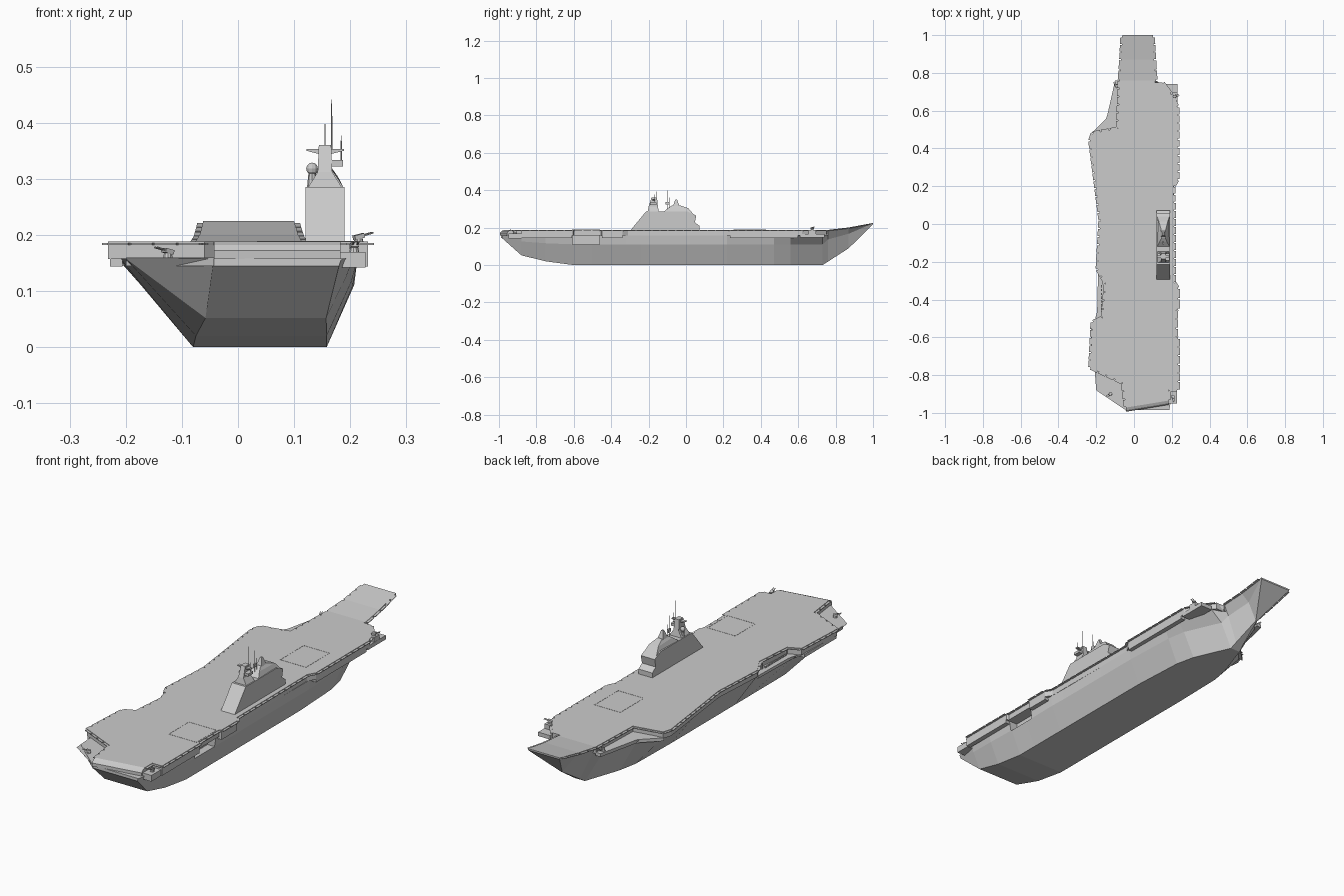
import bpy, bmesh, math
from mathutils import Vector, Matrix

def finish(name, bm):
    bmesh.ops.recalc_face_normals(bm, faces=bm.faces[:])
    me = bpy.data.meshes.new(name)
    bm.to_mesh(me)
    bm.free()
    ob = bpy.data.objects.new(name, me)
    bpy.context.collection.objects.link(ob)
    return ob

def loft_into(bm, rings):
    vs = [[bm.verts.new(p) for p in r] for r in rings]
    n = len(vs[0])
    for a, b in zip(vs, vs[1:]):
        for i in range(n):
            bm.faces.new((a[i], a[(i + 1) % n], b[(i + 1) % n], b[i]))
    bm.faces.new(vs[0])
    bm.faces.new(vs[-1])

def loft(name, rings):
    bm = bmesh.new()
    loft_into(bm, rings)
    return finish(name, bm)

def prism(name, pts, z0, z1):
    return loft(name, [[(x, y, z) for x, y in pts] for z in (z0, z1)])

def box_into(bm, c, s, rot=Matrix()):
    m = Matrix.Translation(c) @ rot @ Matrix.Diagonal((*s, 1))
    bmesh.ops.create_cube(bm, size=1, matrix=m)

def box(name, c, s):
    bm = bmesh.new()
    box_into(bm, c, s)
    return finish(name, bm)

def rod_into(bm, a, b, r1, r2=None, seg=6):
    a, b = Vector(a), Vector(b)
    d = b - a
    m = Matrix.Translation((a + b) / 2) @ d.to_track_quat('Z', 'Y').to_matrix().to_4x4()
    bmesh.ops.create_cone(bm, cap_ends=True, segments=seg, radius1=r1,
                          radius2=r1 if r2 is None else r2, depth=d.length, matrix=m)

# Hull: y, bottom z, top z, then x of top left, bottom left, bottom right, mid right, top right
stations = [
    (-.985, .145, .158, -.045, -.045, .18, .183, .187),
    (-.88, .052, .158, -.20, -.058, .157, .193, .205),
    (-.75, .02, .158, -.21, -.075, .158, .202, .213),
    (-.60, 0, .158, -.213, -.08, .158, .205, .213),
    (-.50, 0, .158, -.205, -.08, .158, .205, .213),
    (-.32, 0, .158, -.155, -.08, .158, .207, .213),
    (-.24, 0, .158, -.19, -.08, .158, .205, .211),
    (.02, 0, .158, -.175, -.08, .158, .205, .211),
    (.22, 0, .158, -.20, -.08, .158, .205, .213),
    (.47, 0, .158, -.215, -.075, .145, .195, .213),
    (.56, 0, .158, -.147, -.058, .125, .18, .213),
    (.73, 0, .158, -.092, .0, .05, .105, .165),
    (.76, .019, .188, -.076, .006, .045, .09, .114),
    (.87, .09, .201, -.068, .017, .023, .065, .107),
    (1.0, .218, .225, -.062, -.061, .099, .1, .1)]
rings = []
for y, zb, zt, tl, bl, br, mr, tr in stations:
    rings.append([(tl, y, zt), (bl, y, zb), (br, y, zb), (mr, y, zb + (zt - zb) * .7), (tr, y, zt)])
hull = loft("hull", rings)

# Side lift opening cut into the hull
cutter = box("lift_opening_cutter", (.235, -.535, .14), (.13, .145, .06))
cutter.hide_render = True
cutter.hide_viewport = True
cutter.display_type = 'WIRE'
mod = hull.modifiers.new("lift_opening", 'BOOLEAN')
mod.operation = 'DIFFERENCE'
mod.solver = 'EXACT'
mod.object = cutter

# Flight deck outline, clockwise seen from above
deck = [(-.076, .76), (.114, .76), (.11, .75), (.15, .75), (.195, .69), (.23, .62), (.23, .235),
        (.21, .20), (.213, -.31), (.232, -.34), (.232, -.45), (.222, -.455), (.222, -.60),
        (.232, -.605), (.232, -.88), (.183, -.88), (.183, -.935), (-.043, -.972), (-.06, -.84),
        (-.232, -.76), (-.22, -.52), (-.165, -.495), (-.15, -.315), (-.193, -.24), (-.178, .02),
        (-.232, .44), (-.22, .48), (-.085, .505)]
prism("flight_deck", deck, .157, .188)

# Stern rounddown
loft("stern_rounddown", [[(x, y, .157), (x, y, .188), (x, y - .014, .182), (x, y - .022, .172), (x, y - .022, .157)]
                         for x, y in ((-.043, -.972), (.183, -.935))])

# Gun and boat sponsons
prism("bow_left_sponson", [(-.225, .482), (-.145, .56), (-.1, .76), (-.075, .76), (-.08, .5)], .148, .163)
prism("stern_left_sponson", [(-.2, -.77), (-.2, -.85), (-.043, -.988), (-.04, -.83)], .145, .16)
prism("left_boat_gallery", [(-.21, -.53), (-.196, -.50), (-.19, -.25), (-.14, -.25), (-.14, -.53)], .145, .158)
box("stern_right_sponson", (.203, -.915, .156), (.048, .07, .028))
box("bow_right_sponson", (.2, .675, .157), (.06, .13, .018))
box("bow_right_gun_stand", (.215, .675, .172), (.028, .04, .03))

# Galleries just below the deck edge
for name, x, y0, y1 in (("aft_right", .221, -.88, -.61), ("lift_right", .221, -.45, -.34),
                        ("forward_right", .219, .235, .6), ("aft_left", -.217, -.76, -.53)):
    box(name + "_gallery", (x, (y0 + y1) / 2, .151), (.022, y1 - y0, .015))

# Safety nets in panels around the deck edge
bm = bmesh.new()

def nets(a, b):
    a, b = Vector(a), Vector(b)
    d = b - a
    n = max(1, int(d.length / .04))
    u = d.normalized()
    out = Vector((-u.y, u.x, 0)).normalized()
    rot = Matrix((u, out, u.cross(out))).transposed().to_4x4()
    for i in range(n):
        box_into(bm, a + d * ((i + .5) / n) + out * .005, (d.length / n * .86, .011, .003), rot)

for i in range(3, len(deck)):
    (xa, ya), (xb, yb) = deck[i], deck[(i + 1) % len(deck)]
    if i != 16:
        nets((xa, ya, .184), (xb, yb, .184))
nets((.1, .99, .22), (.107, .87, .197))
nets((.107, .87, .197), (.114, .76, .184))
nets((-.076, .76, .184), (-.068, .87, .197))
nets((-.068, .87, .197), (-.062, .99, .22))
finish("safety_nets", bm)

# Aircraft lift outlines on the deck
def lift(name, x, y, w, l):
    bm = bmesh.new()
    for s in (-1, 1):
        box_into(bm, (x + s * w / 2, y, .188), (.003, l, .0016))
        box_into(bm, (x, y + s * l / 2, .188), (w + .003, .003, .0016))
    finish(name, bm)

lift("forward_lift", .1, .34, .13, .17)
lift("aft_lift", .145, -.535, .14, .145)

# Island: side profile (y, z) between its two walls, narrowing above the bridge
side = [(-.295, .188), (-.215, .285), (.01, .285), (.055, .265), (.047, .228), (.072, .21), (.072, .188)]
loft("island", [[(x, y, z) for y, z in side] for x in (.12, .19)])
loft("funnel", [[(.122, -.12, .285), (.188, -.12, .285), (.188, .04, .272), (.122, .04, .272)],
                [(.135, -.095, .305), (.175, -.095, .305), (.178, .012, .304), (.132, .012, .304)],
                [(.146, -.075, .318), (.166, -.075, .318), (.168, -.03, .318), (.144, -.03, .318)]])
loft("forward_mast", [[(.155 - w, y0, z), (.155 + w, y0, z), (.155 + w, y1, z), (.155 - w, y1, z)]
                      for w, y0, y1, z in ((.014, -.07, -.035, .315), (.004, -.057, -.048, .35))])
loft("main_mast", [[(.155 - w, y0, z), (.155 + w, y0, z), (.155 + w, y1, z), (.155 - w, y1, z)]
                   for w, y0, y1, z in ((.03, -.205, -.145, .285), (.013, -.2, -.15, .312), (.011, -.185, -.155, .36))])
box("mast_platform", (.17, -.175, .328), (.034, .035, .012))
loft("mast_yard", [[(x, -.18, .351 - h), (x, -.165, .351 - h), (x, -.165, .353), (x, -.18, .353)]
                   for x, h in ((.122, .001), (.145, .007), (.165, .007), (.189, .001))])

# Radar dome with its pedestal
bm = bmesh.new()
rod_into(bm, (.132, -.165, .285), (.132, -.165, .315), .009, .006, 8)
bmesh.ops.create_uvsphere(bm, u_segments=10, v_segments=6, radius=.011,
                          matrix=Matrix.Translation((.132, -.165, .318)))
finish("radar_dome", bm)

# Antennas
bm = bmesh.new()
for x, y, z0, z1 in ((.167, -.16, .35, .441), (.155, -.1, .285, .398), (.184, -.17, .33, .377), (.157, -.09, .3, .36)):
    rod_into(bm, (x, y, z0), (x, y, z1), .0015, .0008, 5)
box_into(bm, (.155, -.1, .33), (.008, .018, .014))
finish("antennas", bm)

# Deck guns: pedestal, mount and twin barrels
def gun(name, x, y, z, deg):
    bm = bmesh.new()
    rod_into(bm, (0, 0, 0), (0, 0, .008), .009, .007, 10)
    box_into(bm, (0, 0, .011), (.018, .014, .008), Matrix.Rotation(-.25, 4, 'Y'))
    for s in (-1, 1):
        rod_into(bm, (0, s * .004, .011), (.026, s * .004, .018), .0016)
    bm.transform(Matrix.Translation((x, y, z)) @ Matrix.Rotation(math.radians(deg), 4, 'Z'))
    finish(name, bm)

gun("stern_left_gun", -.125, -.9, .16, 215)
gun("stern_right_gun", .207, -.915, .17, -80)
gun("bow_left_gun", -.093, .73, .163, 120)
gun("bow_right_gun", .215, .675, .186, 20)

# Life raft canisters along the left edge
bm = bmesh.new()
for y in (-.315, -.49):
    rod_into(bm, (-.16, y, .158), (-.16, y, .186), .008, seg=10)
for i in range(8):
    y = -.47 + i * .02
    rod_into(bm, (-.172, y - .006, .163), (-.172, y + .006, .163), .004)
finish("raft_canisters", bm)
